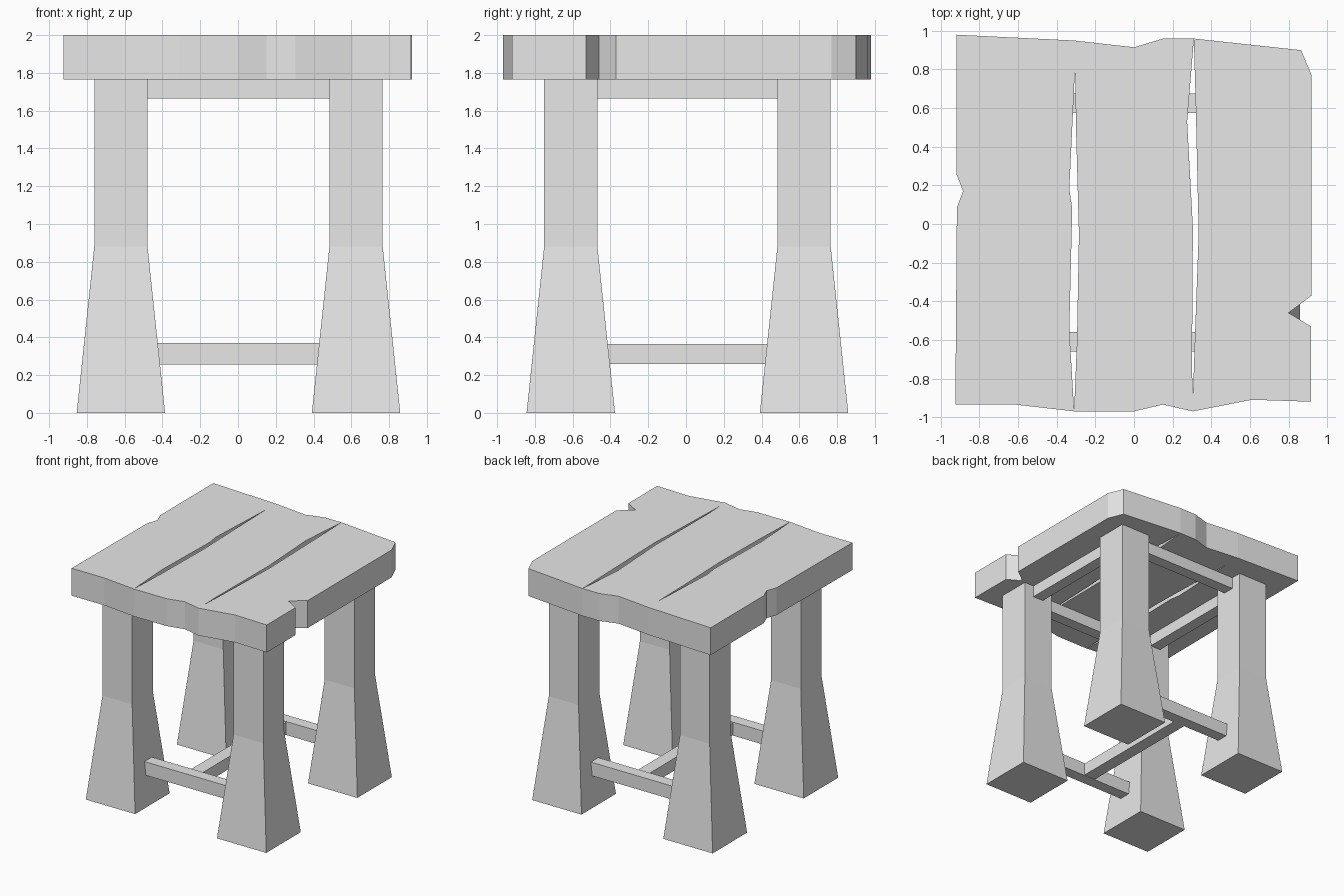
import bpy
import bmesh

cube = bpy.data.objects.get("Cube")
if cube:
    bpy.data.objects.remove(cube, do_unlink=True)

wood = bpy.data.materials.new("pale grey")
wood.use_nodes = True
wood.diffuse_color = (0.8, 0.8, 0.8, 1)
wood.node_tree.nodes["Principled BSDF"].inputs["Base Color"].default_value = (0.8, 0.8, 0.8, 1)


def finish(name, bm):
    bmesh.ops.recalc_face_normals(bm, faces=bm.faces)
    mesh = bpy.data.meshes.new(name)
    bm.to_mesh(mesh)
    bm.free()
    mesh.materials.append(wood)
    obj = bpy.data.objects.new(name, mesh)
    bpy.context.collection.objects.link(obj)
    return obj


def plank(name, outline):
    """Extrude an outline through the thickness of the seat."""
    bm = bmesh.new()
    face = bm.faces.new([bm.verts.new((x, y, SEAT_Z)) for x, y in outline])
    new = bmesh.ops.extrude_face_region(bm, geom=[face])["geom"]
    top = [v for v in new if isinstance(v, bmesh.types.BMVert)]
    bmesh.ops.translate(bm, verts=top, vec=(0, 0, 2 - SEAT_Z))
    return finish(name, bm)


def leg(name, cx, cy):
    """Square post with a flared foot."""
    bm = bmesh.new()
    rings = []
    for half, z in ((0.234, 0), (0.141, 0.88), (0.141, SEAT_Z)):
        rings.append([bm.verts.new((cx + sx * half, cy + sy * half, z))
                      for sx, sy in ((-1, -1), (1, -1), (1, 1), (-1, 1))])
    bm.faces.new(rings[0])
    bm.faces.new(rings[-1])
    for low, high in zip(rings, rings[1:]):
        for i in range(4):
            j = (i + 1) % 4
            bm.faces.new((low[i], low[j], high[j], high[i]))
    return finish(name, bm)


def bar(name, x, y, z):
    """Box given by its extents on each axis."""
    bm = bmesh.new()
    bmesh.ops.create_cube(bm, size=1)
    for v in bm.verts:
        v.co = [lo + (c + 0.5) * (hi - lo) for c, (lo, hi) in zip(v.co, (x, y, z))]
    return finish(name, bm)


SEAT_Z = 1.765
LEFT, RIGHT, FRONT, BACK = 0.625, -0.62, -0.61, 0.625

# Seat planks with worn edges and cracks between them
joint_a = [(-0.31, -0.97), (-0.31, 0.95)]
joint_b = [(0.305, -0.97), (0.31, 0.96)]
plank("seat_plank_right", [
    (-0.92, 0.98), (-0.92, 0.26), (-0.885, 0.17), (-0.917, 0.085),
    (-0.925, -0.935), (-0.615, -0.935), joint_a[0],
    (-0.335, -0.55), (-0.32, 0.08), (-0.335, 0.18), (-0.305, 0.82), joint_a[1]])
plank("seat_plank_middle", [
    joint_a[1], (-0.305, 0.82), (-0.30, 0.49), (-0.285, -0.05), (-0.295, -0.6),
    joint_a[0], (0, -0.97), (0.15, -0.935), joint_b[0], (0.305, -0.9),
    (0.30, -0.75), (0.305, -0.02), (0.275, 0.53), joint_b[1],
    (0.15, 0.96), (0, 0.915)])
plank("seat_plank_left", [
    joint_b[1], (0.32, 0.6), (0.335, -0.05), (0.315, -0.6), (0.305, -0.9),
    joint_b[0], (0.61, -0.91), (0.917, -0.92), (0.917, -0.53), (0.80, -0.46),
    (0.92, -0.37), (0.92, 0.77), (0.865, 0.90)])

# Legs
for side, cx in (("left", LEFT), ("right", RIGHT)):
    for end, cy in (("front", FRONT), ("back", BACK)):
        leg(f"{end}_{side}_leg", cx, cy)

# Rails under the seat and low stretchers
apron_z = (1.665, SEAT_Z)
for end, cy in (("front", FRONT), ("back", BACK)):
    across = (cy - 0.05, cy + 0.05)
    bar(f"{end}_apron", (-0.5, 0.5), across, apron_z)
    bar(f"{end}_stretcher", (-0.45, 0.45), across, (0.255, 0.37))
for side, cx in (("left", LEFT), ("right", RIGHT)):
    bar(f"{side}_apron", (cx - 0.05, cx + 0.05), (-0.5, 0.5), apron_z)
bar("middle_stretcher", (-0.055, 0.055), (FRONT, BACK), (0.26, 0.365))
